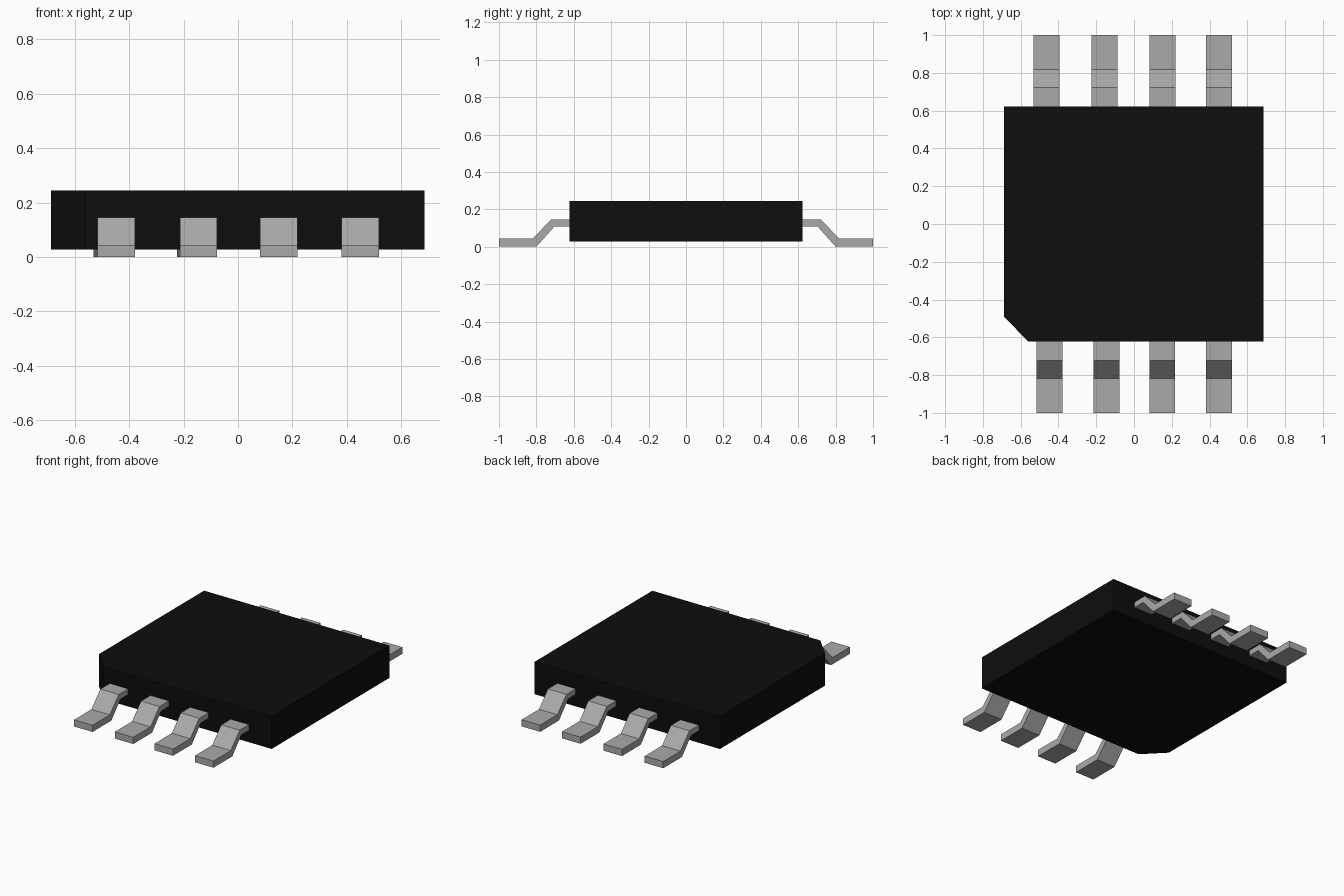
import bpy
import bmesh

cube = bpy.data.objects.get("Cube")
if cube:
    bpy.data.objects.remove(cube, do_unlink=True)


def make_material(name, value):
    mat = bpy.data.materials.new(name)
    mat.use_nodes = True
    color = (value, value, value, 1.0)
    mat.diffuse_color = color
    mat.node_tree.nodes["Principled BSDF"].inputs["Base Color"].default_value = color
    return mat


def make_prism(name, outline, offset, mat):
    """Extrude a closed outline of 3D points along an offset vector."""
    bm = bmesh.new()
    face = bm.faces.new([bm.verts.new(p) for p in outline])
    extruded = bmesh.ops.extrude_face_region(bm, geom=[face])["geom"]
    verts = [v for v in extruded if isinstance(v, bmesh.types.BMVert)]
    bmesh.ops.translate(bm, verts=verts, vec=offset)
    bmesh.ops.recalc_face_normals(bm, faces=bm.faces)
    mesh = bpy.data.meshes.new(name)
    bm.to_mesh(mesh)
    bm.free()
    mesh.materials.append(mat)
    obj = bpy.data.objects.new(name, mesh)
    bpy.context.collection.objects.link(obj)
    return obj


black = make_material("black plastic", 0.004)
metal = make_material("grey metal", 0.40)

# Flat package body with one cut corner at the front
body_outline = [(-0.56, -0.623), (0.686, -0.623), (0.686, 0.623),
                (-0.688, 0.623), (-0.688, -0.49)]
make_prism("chip_body", [(x, y, 0.027) for x, y in body_outline],
           (0, 0, 0.218), black)

# Bent lead seen from the side: distance outward, height
lead_profile = [(0.60, 0.107), (0.705, 0.107), (0.80, 0.0), (1.0, 0.0),
                (1.0, 0.045), (0.817, 0.045), (0.722, 0.145), (0.60, 0.145)]
lead_width = 0.137

# Four leads along the front and four along the back
rows = {"front": (-1, (-0.516, -0.214, 0.081, 0.381)),
        "back": (1, (-0.531, -0.225, 0.082, 0.382))}
for row, (side, starts) in rows.items():
    for i, x in enumerate(starts, 1):
        make_prism(f"{row}_lead_{i}", [(x, side * d, z) for d, z in lead_profile],
                   (lead_width, 0, 0), metal)
